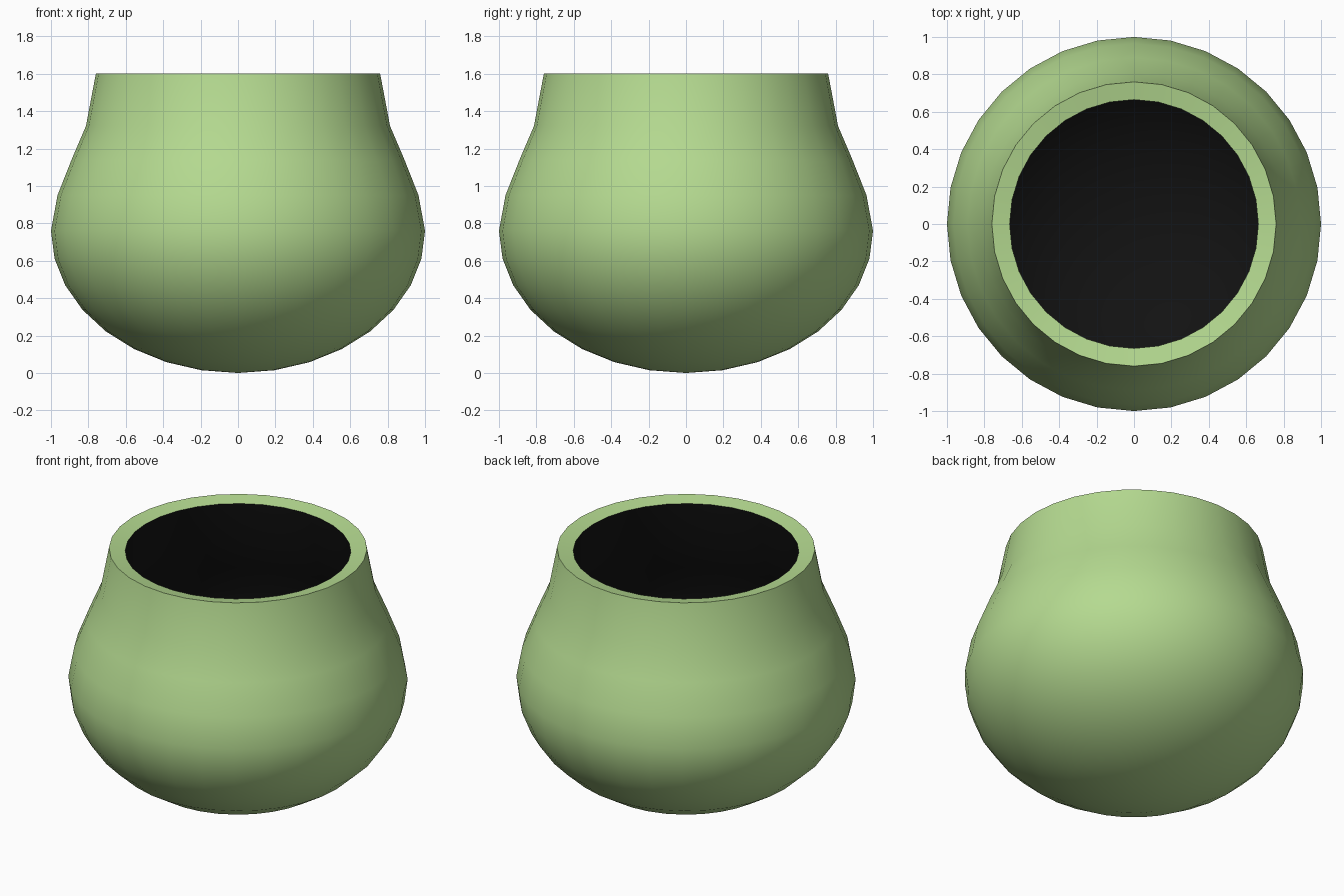
import bpy, bmesh, math

if "Cube" in bpy.data.objects:
    bpy.data.objects.remove(bpy.data.objects["Cube"])

SEGMENTS = 32


def material(name, color):
    m = bpy.data.materials.new(name)
    m.diffuse_color = (*color, 1)
    m.use_nodes = True
    m.node_tree.nodes["Principled BSDF"].inputs["Base Color"].default_value = m.diffuse_color
    return m


# Squashed half-sphere bowl, then shoulder and neck: (radius, height)
MID = 0.76
profile = [(math.cos(math.radians(a)), MID + MID * math.sin(math.radians(a)))
           for a in (-90 + 11.25 * i for i in range(1, 9))]
profile += [(0.965, 0.95), (0.89, 1.14), (0.813, 1.32), (0.76, 1.6)]

# Revolve the outer wall, closing the bottom with a fan
bm = bmesh.new()
pole = bm.verts.new((0, 0, 0))
rings = []
for r, z in profile:
    rings.append([bm.verts.new((r * math.cos(t), r * math.sin(t), z))
                  for t in (2 * math.pi * i / SEGMENTS for i in range(SEGMENTS))])
for i in range(SEGMENTS):
    j = (i + 1) % SEGMENTS
    bm.faces.new((pole, rings[0][j], rings[0][i]))
    for low, high in zip(rings, rings[1:]):
        bm.faces.new((low[i], low[j], high[j], high[i]))

mesh = bpy.data.meshes.new("pot")
bm.to_mesh(mesh)
bm.free()
pot = bpy.data.objects.new("pot", mesh)
bpy.context.collection.objects.link(pot)
mesh.materials.append(material("green_glaze", (0.46, 0.70, 0.28)))
mesh.materials.append(material("black_inside", (0.006, 0.006, 0.006)))

# Wall thickness with a black inner surface and a green rim
wall = pot.modifiers.new("wall", 'SOLIDIFY')
wall.thickness = 0.097
wall.offset = -1
wall.material_offset = 1
wall.material_offset_rim = 0

bpy.context.view_layer.objects.active = pot
pot.select_set(True)
bpy.ops.object.modifier_apply(modifier="wall")
bpy.ops.object.shade_smooth_by_angle(angle=math.radians(40))
